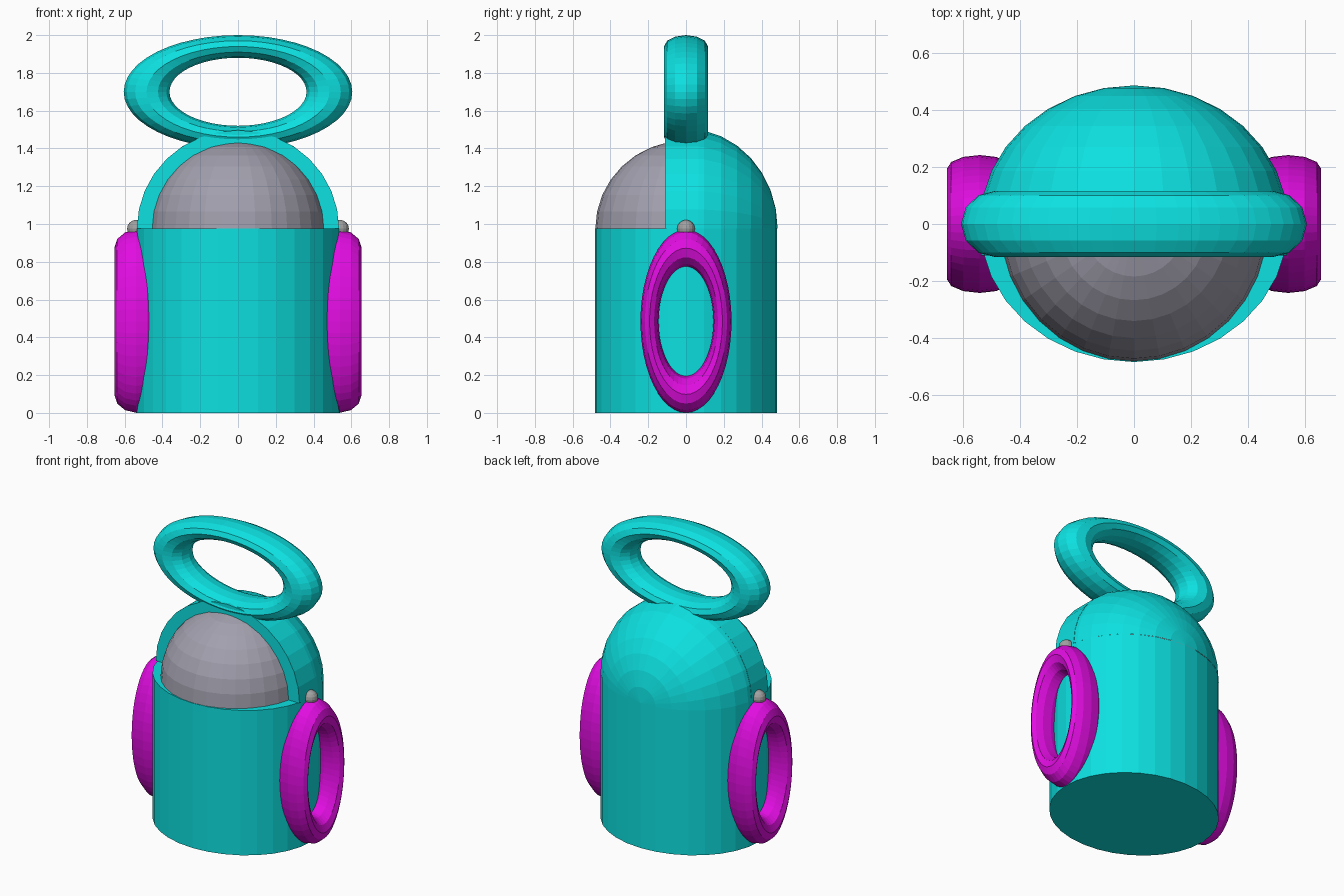
import bpy, bmesh, math
from mathutils import Matrix, Vector

if "Cube" in bpy.data.objects:
    bpy.data.objects.remove(bpy.data.objects["Cube"])


def material(name, rgb):
    m = bpy.data.materials.new(name)
    m.diffuse_color = (*rgb, 1)
    m.use_nodes = True
    m.node_tree.nodes["Principled BSDF"].inputs["Base Color"].default_value = m.diffuse_color
    return m


TEAL = material("teal", (0.004, 0.75, 0.75))
PURPLE = material("magenta", (0.75, 0.004, 0.75))
GREY = material("dome grey", (0.36, 0.35, 0.42))
STUD = material("stud grey", (0.36, 0.36, 0.36))
RIM = 0.975  # height of the body's top edge


def finish(name, bm, mat):
    bmesh.ops.recalc_face_normals(bm, faces=bm.faces)
    me = bpy.data.meshes.new(name)
    bm.to_mesh(me)
    bm.free()
    me.materials.append(mat)
    ob = bpy.data.objects.new(name, me)
    bpy.context.collection.objects.link(ob)
    return ob


def place(loc, rot, scale):
    return Matrix.Translation(loc) @ Matrix.Diagonal((*scale, 1)) @ rot


def ellipsoid(name, mat, loc, scale, rot=Matrix(), segs=32, rings=16, cut=None):
    """UV sphere; cut = (point, normal) keeps only the side the normal faces."""
    bm = bmesh.new()
    bmesh.ops.create_uvsphere(bm, u_segments=segs, v_segments=rings, radius=1)
    bm.transform(place(loc, rot, scale))
    if cut:
        bmesh.ops.bisect_plane(bm, geom=bm.verts[:] + bm.edges[:] + bm.faces[:],
                               plane_co=cut[0], plane_no=cut[1], clear_inner=True)
    return finish(name, bm, mat)


def drum(name, mat, loc, scale, rot=Matrix()):
    bm = bmesh.new()
    bmesh.ops.create_cone(bm, cap_ends=True, segments=32, radius1=1, radius2=1, depth=2)
    bm.transform(place(loc, rot, scale))
    return finish(name, bm, mat)


def ring(name, mat, loc, scale, rot, major=48, minor=12, tube=0.25):
    bm = bmesh.new()
    grid = []
    for i in range(major):
        a = 2 * math.pi * i / major
        row = []
        for j in range(minor):
            b = 2 * math.pi * j / minor
            r = 1 + tube * math.cos(b)
            row.append(bm.verts.new((r * math.cos(a), r * math.sin(a), tube * math.sin(b))))
        grid.append(row)
    for i in range(major):
        for j in range(minor):
            k, l = (i + 1) % major, (j + 1) % minor
            bm.faces.new((grid[i][j], grid[k][j], grid[k][l], grid[i][l]))
    bm.transform(place(loc, rot, scale))
    return finish(name, bm, mat)


TO_Y = Matrix.Rotation(math.pi / 2, 4, 'X')
TO_X = Matrix.Rotation(math.pi / 2, 4, 'Y')

# Oval drum body
drum("body", TEAL, (0, 0, RIM / 2), (0.54, 0.483, RIM / 2))

# Grey front dome
ellipsoid("front_dome", GREY, (0, 0, RIM), (0.468, 0.48, 0.467),
          cut=(Vector((0, 0, RIM)), Vector((0, 0, 1))))

# Rounded hood behind the dome, with its poles facing front and back
hood = ellipsoid("hood", TEAL, (0, 0, RIM), (0.54, 0.485, 0.53), TO_Y,
                 cut=(Vector((0, 0.065, 0)), Vector((0, 1, 0))))

# Flat-fronted band along the hood's front edge
band = drum("hood_band", TEAL, (0, -0.0225, RIM), (0.535, 0.0875, 0.522), TO_Y)
for ob in (hood, band):
    bm = bmesh.new()
    bm.from_mesh(ob.data)
    bmesh.ops.bisect_plane(bm, geom=bm.verts[:] + bm.edges[:] + bm.faces[:],
                           plane_co=(0, 0, RIM), plane_no=(0, 0, 1), clear_inner=True)
    bm.to_mesh(ob.data)
    bm.free()

# Oval carrying handle
ring("handle", TEAL, (0, 0, 1.70), (0.484, 0.464, 0.24), TO_Y)

# Side rings and their studs
for side, s in (("left", -1), ("right", 1)):
    ring(side + "_side_ring", PURPLE, (s * 0.54, 0, 0.485), (0.46, 0.193, 0.387), TO_X)
    ellipsoid(side + "_stud", STUD, (s * 0.54, 0, 0.975), (0.047, 0.047, 0.047),
              segs=16, rings=8)
